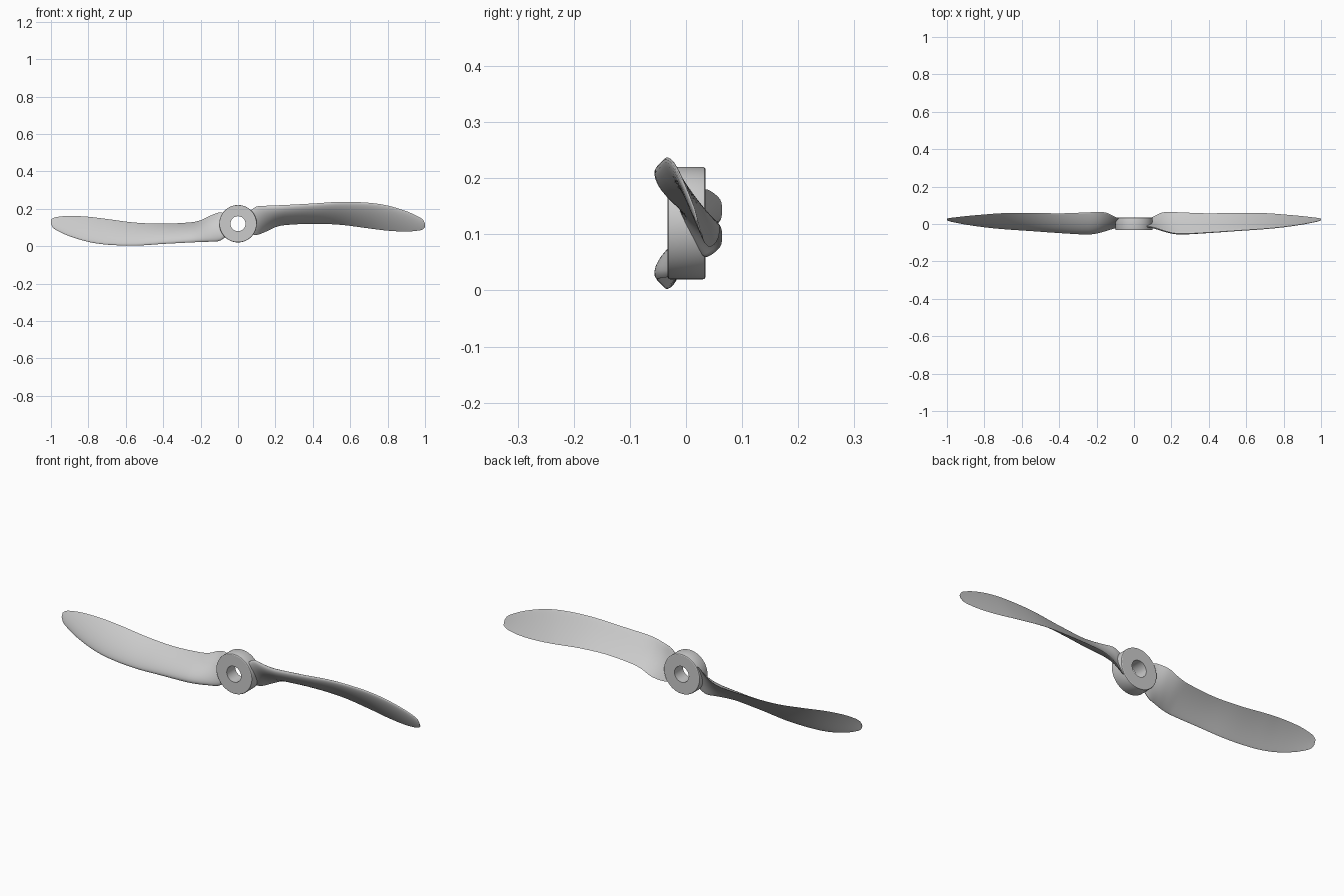
import bpy, bmesh, math
from mathutils import Vector

if "Cube" in bpy.data.objects:
    bpy.data.objects.remove(bpy.data.objects["Cube"])

CZ = 0.12  # height of the hub axis


def finish(name, bm, angle):
    bmesh.ops.recalc_face_normals(bm, faces=bm.faces)
    me = bpy.data.meshes.new(name)
    bm.to_mesh(me)
    bm.free()
    ob = bpy.data.objects.new(name, me)
    bpy.context.collection.objects.link(ob)
    bpy.ops.object.select_all(action='DESELECT')
    ob.select_set(True)
    bpy.context.view_layer.objects.active = ob
    bpy.ops.object.shade_smooth_by_angle(angle=math.radians(angle))
    return ob


def loft(bm, rings, wrap):
    vs = [[bm.verts.new(p) for p in r] for r in rings]
    n = len(vs[0])
    pairs = list(zip(vs, vs[1:])) + ([(vs[-1], vs[0])] if wrap else [])
    for a, b in pairs:
        for i in range(n):
            j = (i + 1) % n
            bm.faces.new((a[i], a[j], b[j], b[i]))
    if not wrap:
        bm.faces.new(vs[0])
        bm.faces.new(vs[-1])


# Hub: ring turned around the y axis, with small chamfers and a bore
profile = [(0.04, -0.033), (0.096, -0.033), (0.099, -0.031), (0.1, -0.028),
           (0.1, 0.030), (0.099, 0.033), (0.096, 0.035), (0.04, 0.035)]
bm = bmesh.new()
rings = []
for k in range(72):
    a = math.tau * k / 72
    rings.append([(r * math.cos(a), y, CZ + r * math.sin(a)) for r, y in profile])
loft(bm, rings, True)
finish("hub", bm, 30)

# Blade stations: x, leading edge y z, trailing edge y z, front bulge
stations = [
    (0.065, -0.010, 0.190, 0.026, 0.065, 0.020),
    (0.10, -0.016, 0.212, 0.038, 0.060, 0.024),
    (0.15, -0.032, 0.216, 0.061, 0.078, 0.030),
    (0.20, -0.046, 0.218, 0.064, 0.102, 0.034),
    (0.25, -0.052, 0.220, 0.062, 0.113, 0.034),
    (0.40, -0.045, 0.228, 0.057, 0.120, 0.027),
    (0.55, -0.035, 0.237, 0.060, 0.114, 0.022),
    (0.70, -0.025, 0.232, 0.058, 0.095, 0.018),
    (0.80, -0.015, 0.217, 0.051, 0.083, 0.015),
    (0.90, -0.001, 0.187, 0.042, 0.078, 0.011),
    (0.97, 0.012, 0.155, 0.034, 0.084, 0.007),
    (0.99, 0.017, 0.140, 0.031, 0.091, 0.005),
    (1.00, 0.021, 0.122, 0.029, 0.100, 0.003),
]


def tangent(i):
    a, b = stations[max(i - 1, 0)], stations[min(i + 1, len(stations) - 1)]
    return [(q - p) / (b[0] - a[0]) for p, q in zip(a, b)]


def smooth_stations(steps):
    out = []
    for i in range(len(stations) - 1):
        a, b = stations[i], stations[i + 1]
        ta, tb, h = tangent(i), tangent(i + 1), b[0] - a[0]
        for s in range(steps):
            t = s / steps
            out.append([p * (1 + 2 * t) * (1 - t) ** 2 + q * t * t * (3 - 2 * t)
                        + h * (m * t * (1 - t) ** 2 + n * t * t * (t - 1))
                        for p, q, m, n in zip(a, b, ta, tb)])
    return out + [list(stations[-1])]


def section(x, ly, lz, ty, tz, bulge, n=16):
    le, te = Vector((x, ly, lz)), Vector((x, ty, tz))
    c = te - le
    nrm = Vector((0, c.z, -c.y)).normalized()  # convex side, towards the front
    pts = []
    for k in range(2 * n):
        a = math.pi * k / n
        u = (1 - math.cos(a)) / 2
        thick = 2.6 * (math.sqrt(u) * (1 - u)) * 0.5 + 0.04
        camber = 4 * u * (1 - u)
        if k <= n:
            off = bulge * (0.70 * thick * 2 * 0.9 + 0.10 * camber)
        else:
            off = bulge * (0.22 * camber - 0.28 * thick)
        if k in (0, n):
            off = 0
        pts.append(le + c * u + nrm * off)
    return pts


# Two blades: the second is the first turned half a revolution about the hub axis
for name, s in (("blade_right", 1), ("blade_left", -1)):
    bm = bmesh.new()
    rings = [[(s * p.x, p.y, CZ + s * (p.z - CZ)) for p in section(*st)]
             for st in smooth_stations(5)]
    loft(bm, rings, False)
    finish(name, bm, 50)
